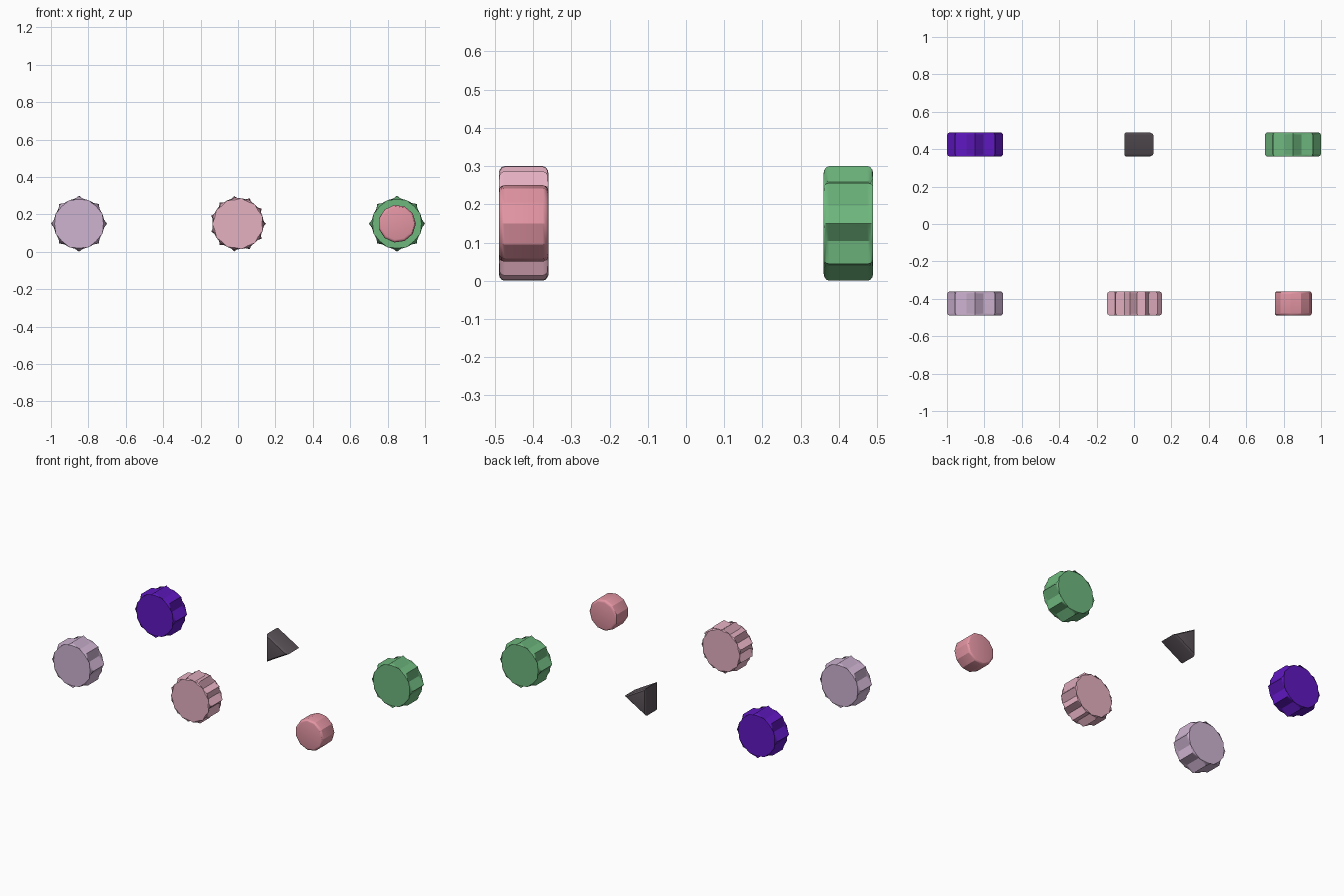
import bpy, bmesh
from math import cos, sin, pi

if "Cube" in bpy.data.objects:
    bpy.data.objects.remove(bpy.data.objects["Cube"])

HALF = 0.065    # half thickness
BEVEL = 0.015   # rounding of the front and back rims


def material(name, rgb):
    m = bpy.data.materials.new(name)
    lin = [(c / 255) ** 2.2 for c in rgb]
    m.diffuse_color = (*lin, 1)
    m.use_nodes = True
    m.node_tree.nodes["Principled BSDF"].inputs["Base Color"].default_value = m.diffuse_color
    return m


def outline(points, outer, inner=None):
    """Polygon, or star when an inner radius is given, with a point at +x."""
    if inner is None:
        return [(outer * cos(2 * pi * i / points), outer * sin(2 * pi * i / points))
                for i in range(points)]
    return [((inner if i % 2 else outer) * cos(pi * i / points),
             (inner if i % 2 else outer) * sin(pi * i / points))
            for i in range(2 * points)]


def prism(name, x, y, profile, rgb):
    """Upright prism along y with rounded rims."""
    bm = bmesh.new()
    front = [bm.verts.new((px, -HALF, pz)) for px, pz in profile]
    back = [bm.verts.new((px, HALF, pz)) for px, pz in profile]
    caps = [bm.faces.new(front), bm.faces.new(back[::-1])]
    n = len(profile)
    for i in range(n):
        j = (i + 1) % n
        bm.faces.new((front[j], front[i], back[i], back[j]))
    rims = list({e for f in caps for e in f.edges})
    bmesh.ops.bevel(bm, geom=rims, offset=BEVEL, segments=3, profile=0.5,
                    affect='EDGES')
    bmesh.ops.recalc_face_normals(bm, faces=bm.faces)
    me = bpy.data.meshes.new(name)
    bm.to_mesh(me)
    bm.free()
    ob = bpy.data.objects.new(name, me)
    bpy.context.collection.objects.link(ob)
    ob.location = (x, y, 0.15)
    me.materials.append(material(name + "_colour", rgb))
    bpy.ops.object.select_all(action='DESELECT')
    ob.select_set(True)
    bpy.context.view_layer.objects.active = ob
    bpy.ops.object.shade_smooth_by_angle(angle=pi / 6)


star8 = outline(8, 0.15, 0.12)
Y = 0.425

# Front row
prism("lavender_star", -0.85, -Y, star8, (205, 178, 208))
prism("pink_star", 0, -Y, outline(11, 0.15, 0.12), (228, 175, 192))
prism("rose_disc", 0.85, -Y, outline(11, 0.101), (226, 148, 162))

# Back row
prism("purple_star", -0.85, Y, star8, (96, 30, 192))
prism("grey_triangle", 0, Y, outline(3, 0.104), (92, 84, 90))
prism("green_star", 0.85, Y, star8, (110, 182, 125))
